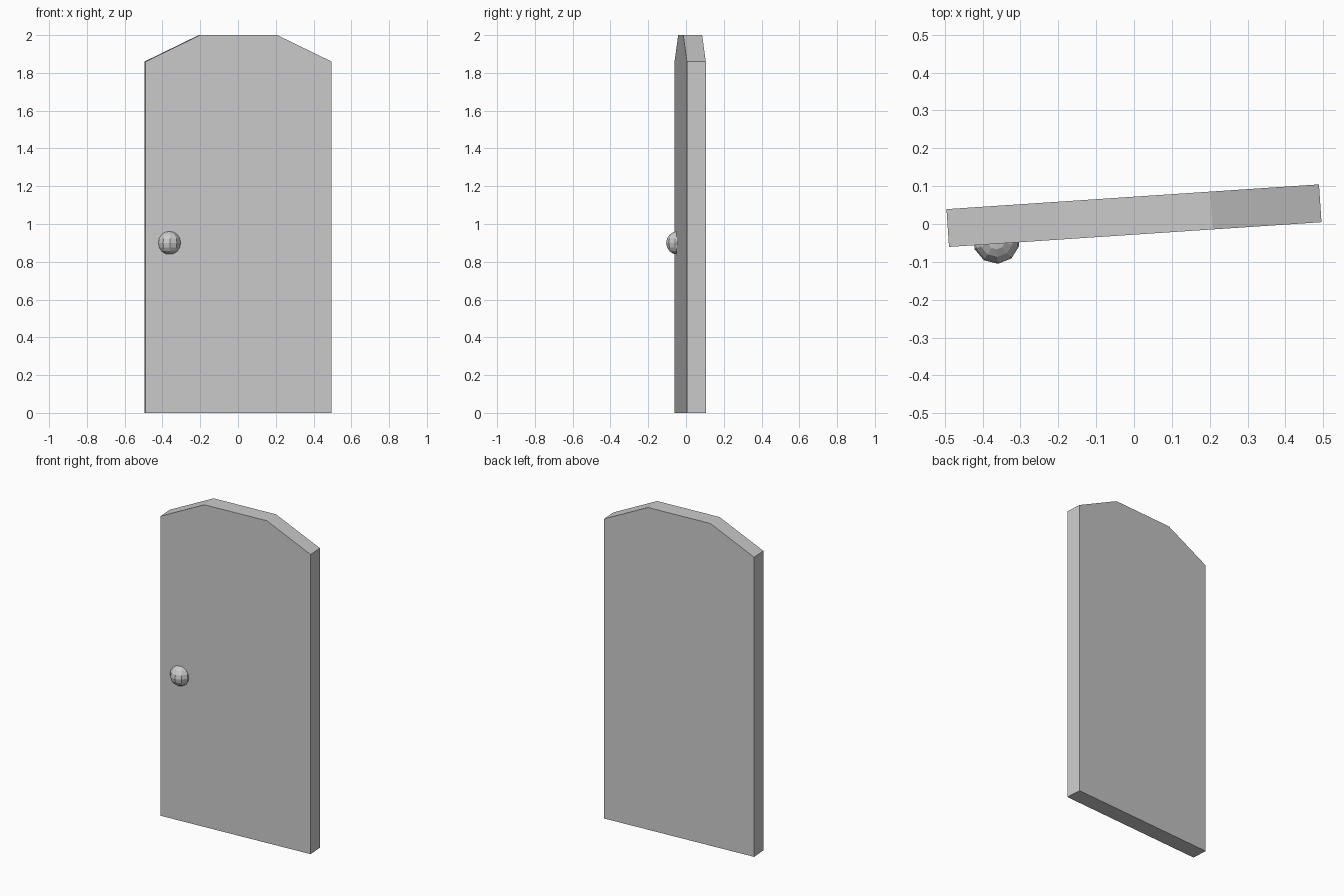
import bpy, bmesh, math
from mathutils import Matrix, Vector

cube = bpy.data.objects.get("Cube")
if cube:
    bpy.data.objects.remove(cube, do_unlink=True)

grey = bpy.data.materials.new("plain grey")
grey.use_nodes = True
colour = (0.6, 0.6, 0.6, 1)
grey.diffuse_color = colour
grey.node_tree.nodes["Principled BSDF"].inputs["Base Color"].default_value = colour


def add_object(name, bm, matrix):
    bmesh.ops.recalc_face_normals(bm, faces=bm.faces)
    mesh = bpy.data.meshes.new(name)
    bm.to_mesh(mesh)
    bm.free()
    mesh.materials.append(grey)
    obj = bpy.data.objects.new(name, mesh)
    obj.matrix_world = matrix
    bpy.context.collection.objects.link(obj)


# Door leaf: mirrored half outline with a chamfered top, swung slightly open
swing = Matrix.Translation((0, 0.022, 0)) @ Matrix.Rotation(math.radians(3.8), 4, "Z")
thickness = 0.1
half = [(0.493, 0), (0.493, 1.86), (0.205, 2)]
outline = half + [(-x, z) for x, z in reversed(half)]
bm = bmesh.new()
front = bm.faces.new([bm.verts.new((x, -thickness / 2, z)) for x, z in outline])
back = bmesh.ops.extrude_face_region(bm, geom=[front])
bmesh.ops.translate(bm, vec=(0, thickness, 0),
                    verts=[g for g in back["geom"] if isinstance(g, bmesh.types.BMVert)])
add_object("door_leaf", bm, swing)

# Round knob, half sunk into the front face
bm = bmesh.new()
bmesh.ops.create_uvsphere(bm, u_segments=10, v_segments=8, radius=0.062)
add_object("door_knob", bm, swing @ Matrix.Translation(Vector((-0.367, -0.041, 0.9))))
